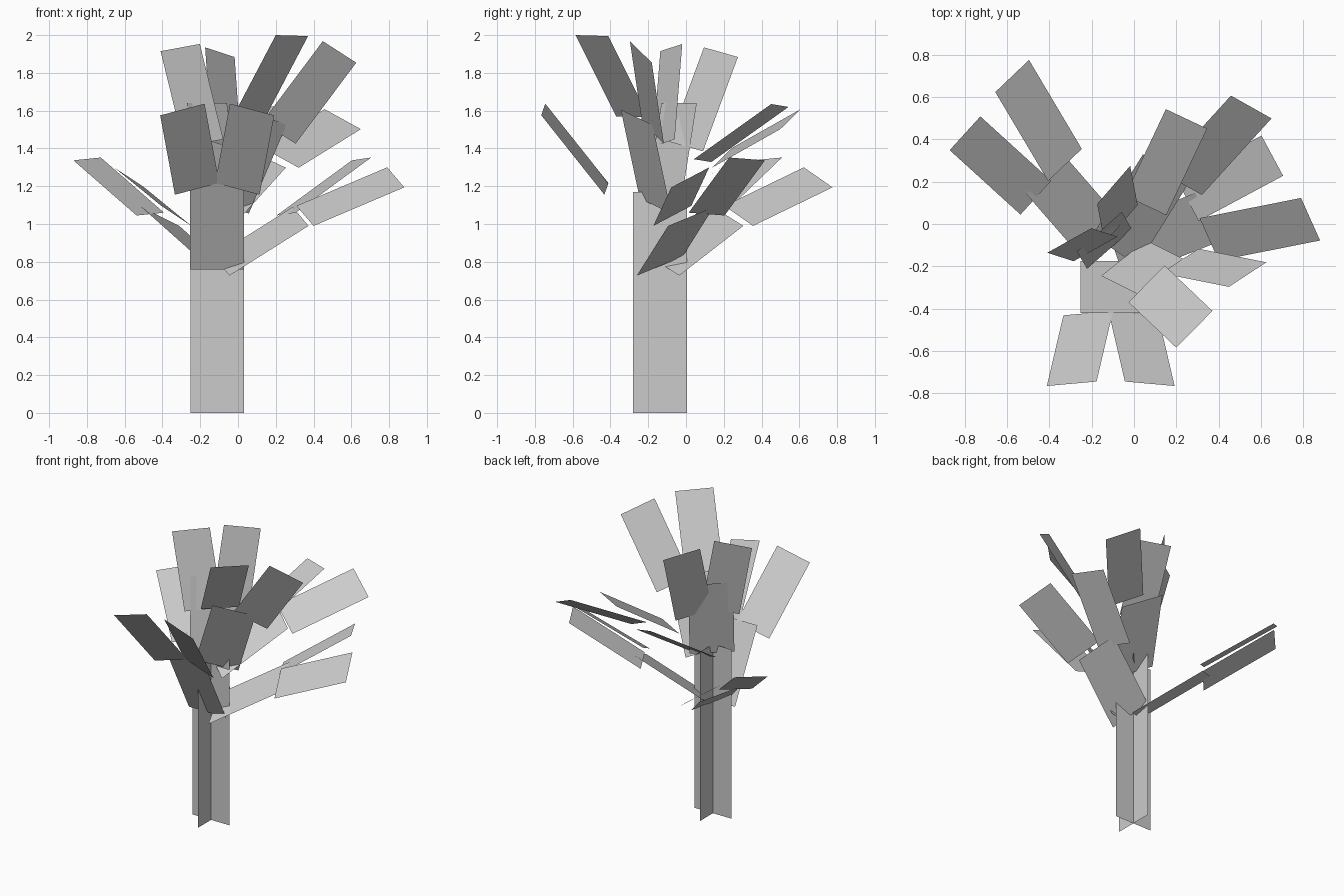
import bpy
from math import radians
from mathutils import Matrix, Vector

if "Cube" in bpy.data.objects:
    bpy.data.objects.remove(bpy.data.objects["Cube"])

AXIS = Vector((-0.11, -0.1375, 0))          # trunk centre line


def panel(name, a, b, c, matrix=Matrix()):
    """Flat rectangle: a, b are the tip corners, c is the base corner below b."""
    a, b, c = Vector(a), Vector(b), Vector(c)
    mesh = bpy.data.meshes.new(name)
    mesh.from_pydata([matrix @ p for p in (a, b, c, a + c - b)], [], [(0, 1, 2, 3)])
    obj = bpy.data.objects.new(name, mesh)
    bpy.context.collection.objects.link(obj)
    return obj


def around(angle, lift=0.0):
    """Turn about the trunk and raise."""
    return (Matrix.Translation(AXIS + Vector((0, 0, lift)))
            @ Matrix.Rotation(radians(angle), 4, 'Z') @ Matrix.Translation(-AXIS))


# Trunk: two crossed upright panels
HALF, TOP = 0.1425, 1.17
for side, angle in (("front", 0), ("side", 90)):
    x, y = AXIS.x, AXIS.y
    panel("trunk_" + side, (x - HALF, y, TOP), (x + HALF, y, TOP), (x + HALF, y, 0), around(angle))

# Spreading limb: one branch and two leaves, reused around the trunk
BRANCH = ((0.29, 0.147, 1.09), (0.373, -0.095, 0.99), (-0.045, -0.26, 0.727))
LEAF_A = ((0.705, 0.228, 1.352), (0.603, 0.418, 1.337), (0.204, 0.204, 1.045))
LEAF_B = ((0.79, 0.123, 1.30), (0.88, -0.078, 1.194), (0.40, -0.173, 0.99))
slip = Matrix.Translation((0.018, -0.19, -0.025))   # upper limb's loose leaf
for name, m, extra in (("right", around(0), Matrix()),
                       ("left", around(109.5), Matrix()),
                       ("upper", around(36.5, 0.308), slip)):
    panel("branch_" + name, *BRANCH, m)
    panel("leaf_a_" + name, *LEAF_A, extra @ m)
    panel("leaf_b_" + name, *LEAF_B, m)

# Front limb: leaves mirrored across the trunk
panel("branch_front", (-0.253, -0.42, 1.23), (0.032, -0.42, 1.23), (0.032, -0.175, 0.76))
mirror = (Matrix.Translation((AXIS.x, 0, 0)) @ Matrix.Scale(-1, 4, (1, 0, 0))
          @ Matrix.Translation((-AXIS.x, 0, 0)))
for name, m in (("right", Matrix()), ("left", mirror)):
    panel("leaf_front_" + name, (-0.043, -0.745, 1.637), (0.192, -0.766, 1.575),
          (0.114, -0.432, 1.155), m)

# High limb leaning to the front right
panel("branch_high_right", (0.045, -0.345, 1.605), (0.257, -0.177, 1.525), (0.057, -0.077, 1.055))
panel("leaf_high_right_a", (0.371, -0.411, 1.995), (0.2, -0.585, 2.0), (-0.026, -0.37, 1.57))
panel("leaf_high_right_b", (0.449, -0.297, 1.968), (0.626, -0.181, 1.854), (0.305, -0.117, 1.425))

# Steep limb at the crown
panel("branch_crown", (-0.27, -0.13, 1.64), (-0.058, 0.057, 1.64), (-0.01, -0.025, 1.12))
panel("leaf_crown_a", (-0.202, -0.02, 1.953), (-0.41, -0.136, 1.915), (-0.286, -0.176, 1.41))
panel("leaf_crown_b", (-0.174, 0.095, 1.935), (-0.018, 0.275, 1.884), (0.017, 0.09, 1.385))
